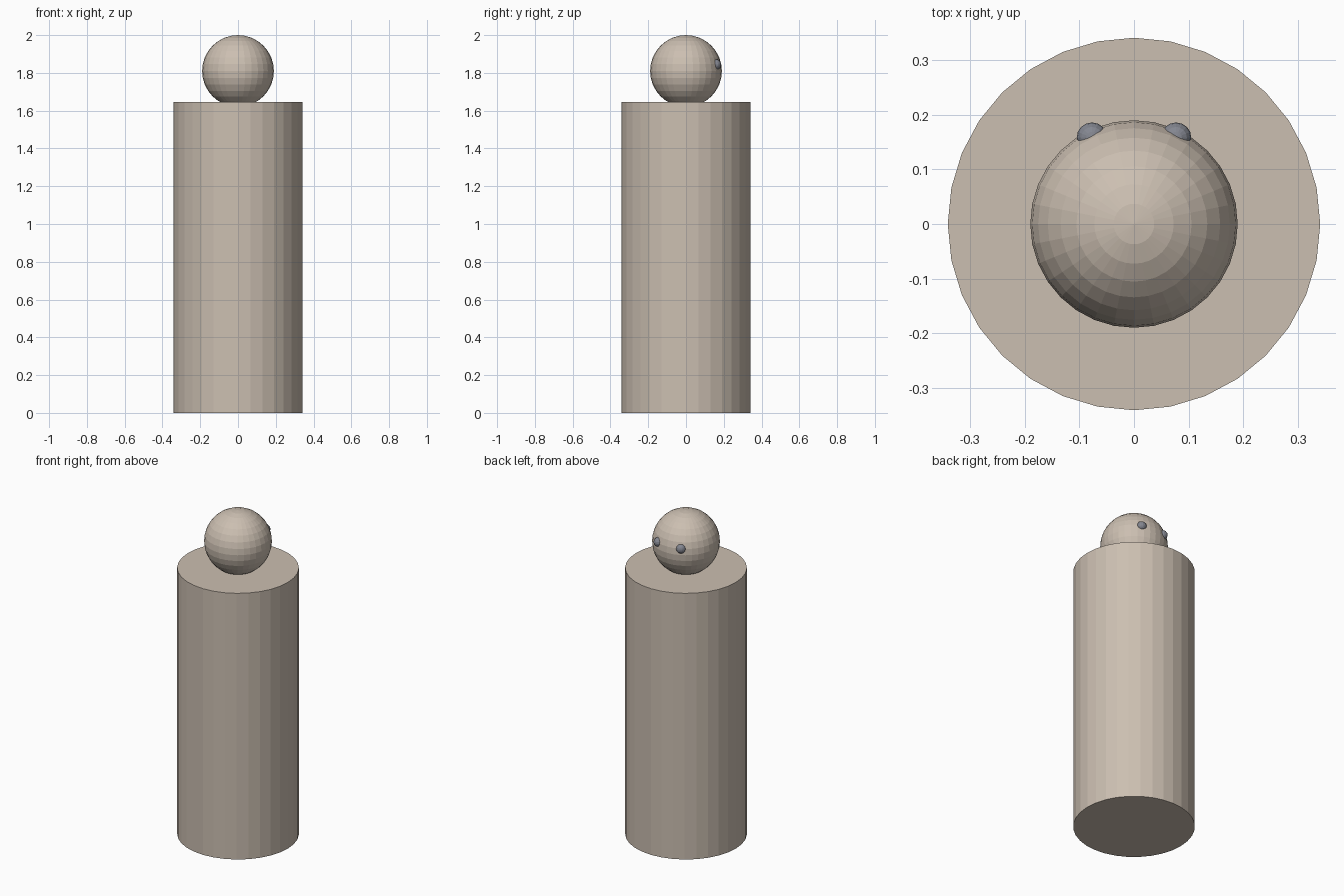
import bpy

if "Cube" in bpy.data.objects:
    bpy.data.objects.remove(bpy.data.objects["Cube"])


def material(name, rgb):
    mat = bpy.data.materials.new(name)
    mat.diffuse_color = (*rgb, 1)
    mat.use_nodes = True
    mat.node_tree.nodes["Principled BSDF"].inputs["Base Color"].default_value = mat.diffuse_color
    return mat


def ball(name, radius, location, segments, rings, mat):
    bpy.ops.mesh.primitive_uv_sphere_add(segments=segments, ring_count=rings,
                                         radius=radius, location=location)
    obj = bpy.context.object
    obj.name = name
    obj.data.materials.append(mat)
    return obj


BODY_TOP = 1.645
skin = material("beige", (0.6, 0.52, 0.44))
dark = material("slate_grey", (0.23, 0.24, 0.28))

# Body: plain flat-shaded cylinder
bpy.ops.mesh.primitive_cylinder_add(vertices=32, radius=0.341, depth=BODY_TOP,
                                    location=(0, 0, BODY_TOP / 2))
body = bpy.context.object
body.name = "body"
body.data.materials.append(skin)

# Head: sunk slightly into the top of the body
ball("head", 0.19, (0, 0, 1.81), 32, 16, skin)

# Eyes: small balls on the +y side of the head
for side, name in ((-1, "eye_left"), (1, "eye_right")):
    ball(name, 0.028, (side * 0.077, 0.158, 1.844), 16, 8, dark)
